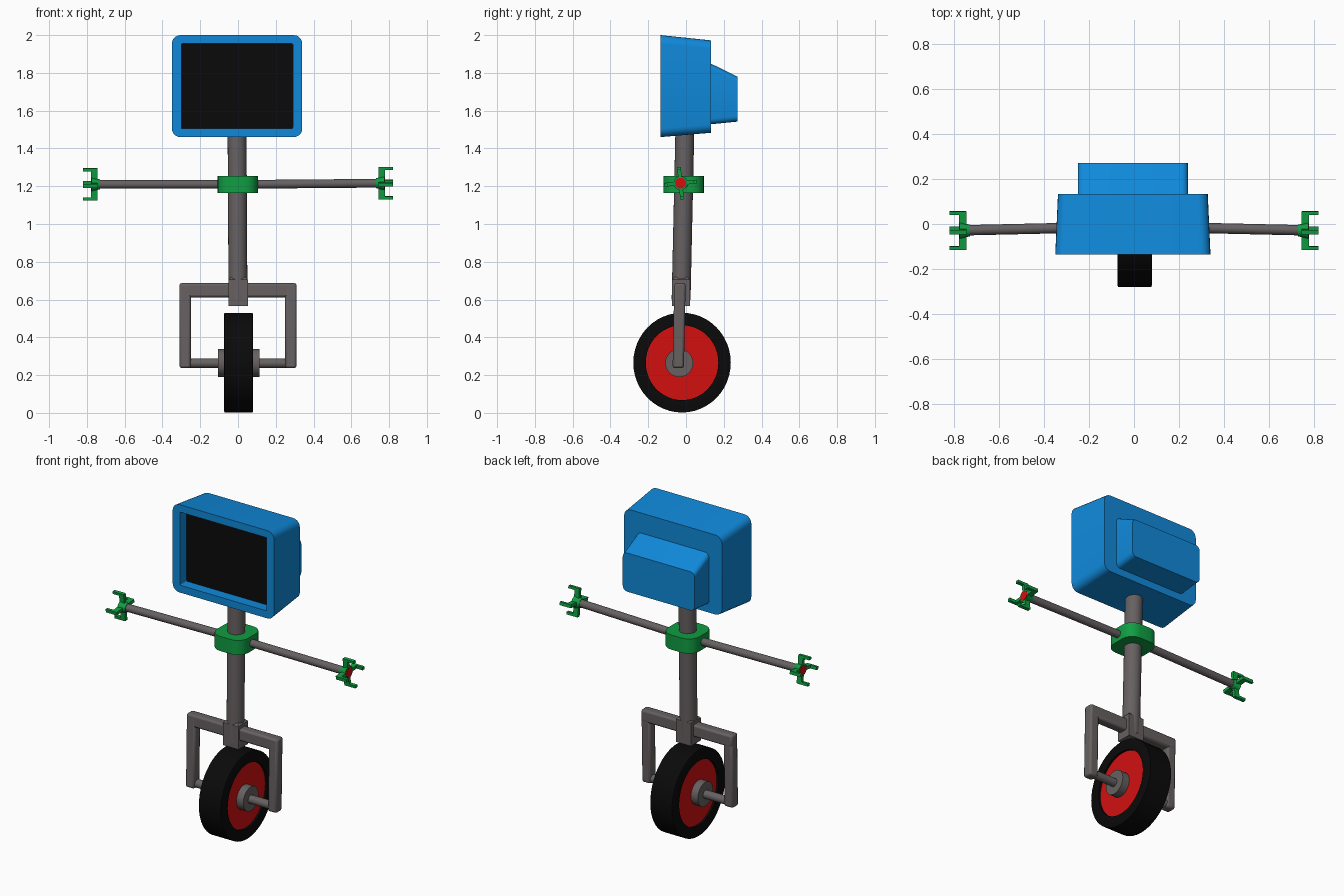
import bpy, bmesh, math
from mathutils import Vector, Matrix

if "Cube" in bpy.data.objects:
    bpy.data.objects.remove(bpy.data.objects["Cube"])


def mat(name, rgb):
    m = bpy.data.materials.new(name)
    m.diffuse_color = (*rgb, 1)
    m.use_nodes = True
    m.node_tree.nodes["Principled BSDF"].inputs["Base Color"].default_value = m.diffuse_color
    return m


BLUE = mat("blue", (0.005, 0.25, 0.70))
BLACK = mat("black", (0.003, 0.003, 0.003))
GREY = mat("warm_grey", (0.135, 0.118, 0.12))
GREEN = mat("green", (0.005, 0.34, 0.055))
RED = mat("red", (0.65, 0.005, 0.005))


def finish(bm, name, *mats, angle=35):
    bmesh.ops.recalc_face_normals(bm, faces=bm.faces)
    me = bpy.data.meshes.new(name)
    bm.to_mesh(me)
    bm.free()
    for m in mats:
        me.materials.append(m)
    me.shade_smooth()
    me.set_sharp_from_angle(angle=math.radians(angle))
    ob = bpy.data.objects.new(name, me)
    bpy.context.collection.objects.link(ob)
    return ob


def rod(name, a, b, r1, m, r2=None, sides=24):
    """Cylinder or cone between two points."""
    a, b = Vector(a), Vector(b)
    bm = bmesh.new()
    rot = (b - a).to_track_quat('Z', 'Y').to_matrix().to_4x4()
    bmesh.ops.create_cone(bm, cap_ends=True, segments=sides, radius1=r1,
                          radius2=r1 if r2 is None else r2, depth=(b - a).length,
                          matrix=Matrix.Translation((a + b) / 2) @ rot)
    return finish(bm, name, m)


def add_box(bm, lo, hi, matrix=Matrix()):
    lo, hi = Vector(lo), Vector(hi)
    return bmesh.ops.create_cube(bm, size=1, matrix=matrix @ Matrix.Translation((lo + hi) / 2)
                                 @ Matrix.Diagonal((*(hi - lo), 1)))["verts"]


def loft(rings):
    """Rounded rectangles (y, x0, x1, z0, z1, radius) joined front to back, ends capped."""
    bm = bmesh.new()
    loops = []
    for y, x0, x1, z0, z1, r in rings:
        pts = []
        for q, (cx, cz) in enumerate(((x1 - r, z1 - r), (x0 + r, z1 - r),
                                      (x0 + r, z0 + r), (x1 - r, z0 + r))):
            for i in range(6):
                t = math.pi / 2 * (q + i / 5)
                pts.append(bm.verts.new((cx + r * math.cos(t), y, cz + r * math.sin(t))))
        loops.append(pts)
    for a, b in zip(loops, loops[1:]):
        for i in range(len(a)):
            j = (i + 1) % len(a)
            bm.faces.new((a[i], a[j], b[j], b[i]))
    caps = bm.faces.new(loops[0]), bm.faces.new(loops[-1])
    return bm, caps


# Monitor head with recessed black screen
bm, caps = loft([(-0.07, -0.30, 0.29, 1.505, 1.955, 0.006),
                 (-0.135, -0.30, 0.29, 1.505, 1.955, 0.006),
                 (-0.135, -0.35, 0.34, 1.46, 2.0, 0.045),
                 (0.133, -0.338, 0.328, 1.483, 1.972, 0.045)])
caps[0].material_index = 1
finish(bm, "monitor_head", BLUE, BLACK)

# Sloped housing behind the monitor
bm, caps = loft([(0.12, -0.25, 0.24, 1.527, 1.855, 0.03),
                 (0.272, -0.25, 0.24, 1.542, 1.78, 0.03)])
finish(bm, "rear_housing", BLUE)

# Leaning body pole and its square foot with chamfered top
rod("body_pole", (0, -0.026, 0.60), (-0.005, -0.006, 1.50), 0.05, GREY)
bm = bmesh.new()
verts = add_box(bm, (-0.05, -0.073, 0.565), (0.054, 0.022, 0.74))
top = [e for e in bm.edges if all(v.co.z > 0.7 for v in e.verts)]
bmesh.ops.bevel(bm, geom=top, offset=0.035, segments=1, affect='EDGES')
finish(bm, "pole_foot", GREY, angle=20)

# Waist collar, rounded in plan
bm = bmesh.new()
add_box(bm, (-0.108, -0.12, 1.165), (0.105, 0.095, 1.255))
upright = [e for e in bm.edges if abs(e.verts[0].co.z - e.verts[1].co.z) > 0.05]
bmesh.ops.bevel(bm, geom=upright, offset=0.07, segments=5, affect='EDGES', profile=0.5)
finish(bm, "waist_collar", GREEN)

# Fork: crossbar and two legs, softened edges
bm = bmesh.new()
add_box(bm, (-0.31, -0.062, 0.612), (0.31, -0.002, 0.687))
for s in (-1, 1):
    leg = add_box(bm, (s * 0.28 - 0.03, -0.062, 0.237), (s * 0.28 + 0.03, -0.002, 0.685))
    for v in leg:
        if v.co.z < 0.4:
            v.co.y -= 0.009
fork = finish(bm, "wheel_fork", GREY)
bev = fork.modifiers.new("soft_edges", 'BEVEL')
bev.width, bev.segments = 0.012, 2

# Axle and hubs
rod("axle", (-0.28, -0.038, 0.263), (0.28, -0.038, 0.263), 0.025, GREY)
rod("wheel_hub", (-0.107, -0.036, 0.264), (0.113, -0.036, 0.264), 0.074, GREY, sides=32)

# Tyre ring turned about the x axis, and the red wheel disc inside it
bm = bmesh.new()
profile = [(-0.073, 0.192), (-0.073, 0.253), (-0.071, 0.258), (0.077, 0.258),
           (0.079, 0.253), (0.079, 0.192)]
N = 48
grid = [[bm.verts.new((x, -0.021 + r * math.cos(2 * math.pi * i / N),
                       0.266 + (r + 0.006) * math.sin(2 * math.pi * i / N)))
         for x, r in profile] for i in range(N)]
for i in range(N):
    a, b = grid[i], grid[(i + 1) % N]
    for j in range(len(profile)):
        k = (j + 1) % len(profile)
        bm.faces.new((a[j], a[k], b[k], b[j]))
finish(bm, "tyre", BLACK)
rod("wheel_disc", (-0.06, -0.021, 0.266), (0.066, -0.021, 0.266), 0.198, RED, sides=48)

# Arms with four-clawed hands on both sides
for s, side in ((-1, "left"), (1, "right")):
    wz = 1.21 if s < 0 else 1.216
    rod(side + "_arm", (s * 0.05, -0.012, 1.21), (s * 0.755, -0.028, wz), 0.023, GREY, sides=16)
    centre = Matrix.Translation((0, -0.029, wz))
    rod(side + "_wrist", (s * 0.73, -0.029, wz), (s * 0.775, -0.029, wz), 0.026, GREEN, 0.037)
    rod(side + "_palm", (s * 0.77, -0.029, wz), (s * 0.779, -0.029, wz), 0.029, RED)
    bm = bmesh.new()
    for k in range(4):
        turn = centre @ Matrix.Rotation(k * math.pi / 2 + 0.1, 4, 'X')
        xs = sorted((s * 0.745, s * 0.777))
        add_box(bm, (xs[0], -0.01, 0.025), (xs[1], 0.01, 0.085), turn)
        xs = sorted((s * 0.747, s * 0.82))
        add_box(bm, (xs[0], -0.01, 0.07), (xs[1], 0.01, 0.086), turn)
    finish(bm, side + "_claws", GREEN)
